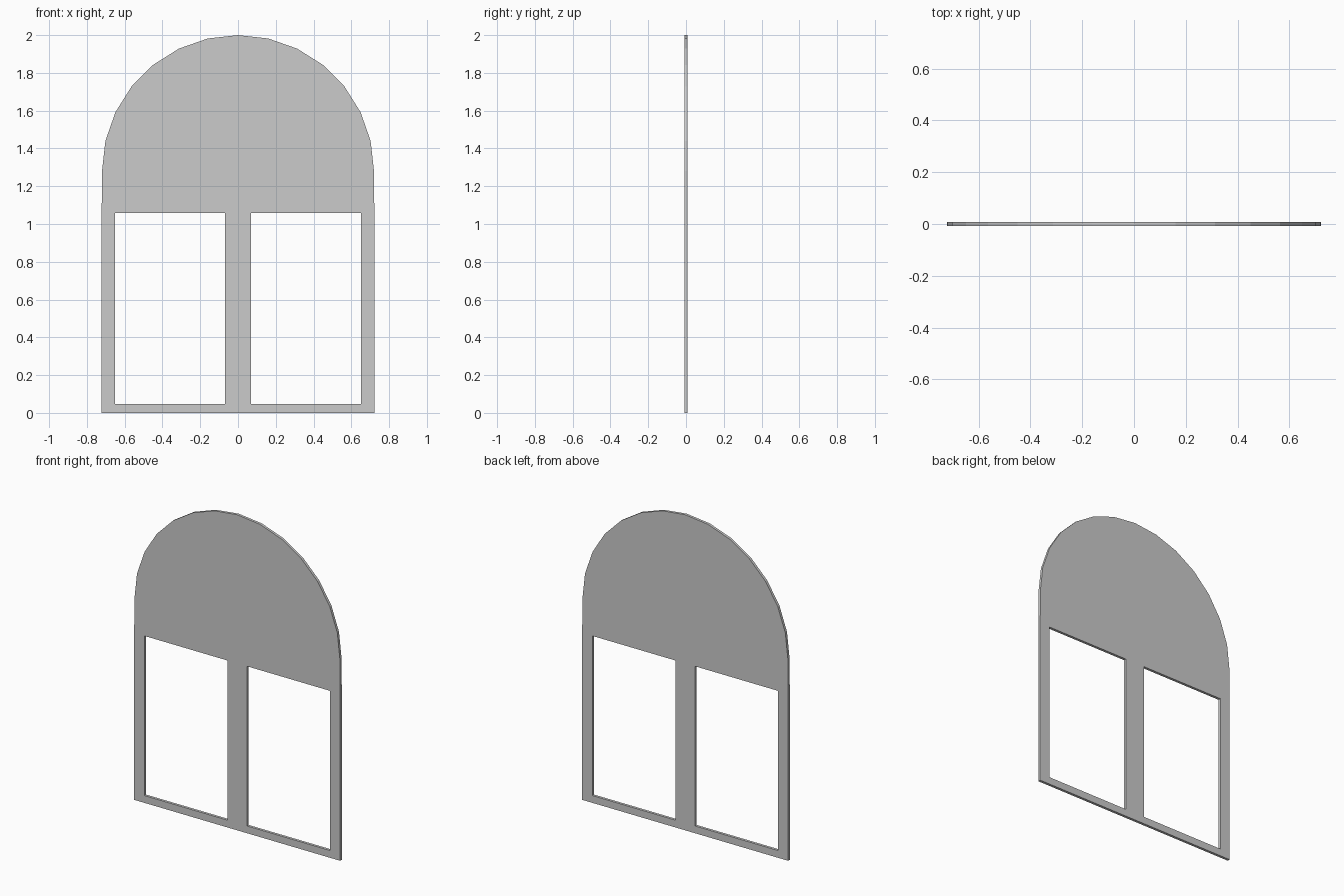
import bpy, bmesh, math

if "Cube" in bpy.data.objects:
    bpy.data.objects.remove(bpy.data.objects["Cube"])

T = 0.017            # panel thickness
W = 0.722            # half width
SPLIT = 1.11         # top of window frame / base of arch panels
R = 0.720            # arch radius
CZ = 2.0 - R         # arch centre height
SEG = 7              # arch segments per side


def extrude_faces(name, faces):
    """Make a slab of thickness T from outlines given in the x-z plane."""
    bm = bmesh.new()
    for pts in faces:
        bm.faces.new([bm.verts.new((x, -T / 2, z)) for x, z in pts])
    bmesh.ops.remove_doubles(bm, verts=bm.verts, dist=1e-5)
    bmesh.ops.recalc_face_normals(bm, faces=bm.faces)
    ext = bmesh.ops.extrude_face_region(bm, geom=bm.faces[:], use_keep_orig=True)
    verts = [g for g in ext["geom"] if isinstance(g, bmesh.types.BMVert)]
    bmesh.ops.translate(bm, verts=verts, vec=(0, T, 0))
    bmesh.ops.recalc_face_normals(bm, faces=bm.faces)
    me = bpy.data.meshes.new(name)
    bm.to_mesh(me)
    bm.free()
    ob = bpy.data.objects.new(name, me)
    bpy.context.collection.objects.link(ob)
    return ob


# Lower frame: a grid of cells with the two window openings left out
xs = [-W, -0.651, -0.069, 0.069, 0.651, W]
zs = [0, 0.046, 1.058, SPLIT]
cells = []
for i in range(5):
    for j in range(3):
        if j == 1 and i in (1, 3):
            continue
        a, b, c, d = xs[i], xs[i + 1], zs[j], zs[j + 1]
        cells.append([(a, c), (b, c), (b, d), (a, d)])
extrude_faces("window_frame", cells)

# Two solid arch halves meeting at the centre seam
for side, sign in (("left", -1), ("right", 1)):
    outline = [(0, SPLIT), (sign * R, SPLIT)]
    for k in range(SEG + 1):
        t = math.pi / 2 * k / SEG
        outline.append((sign * R * math.cos(t), CZ + R * math.sin(t)))
    extrude_faces("arch_panel_" + side, [outline])
